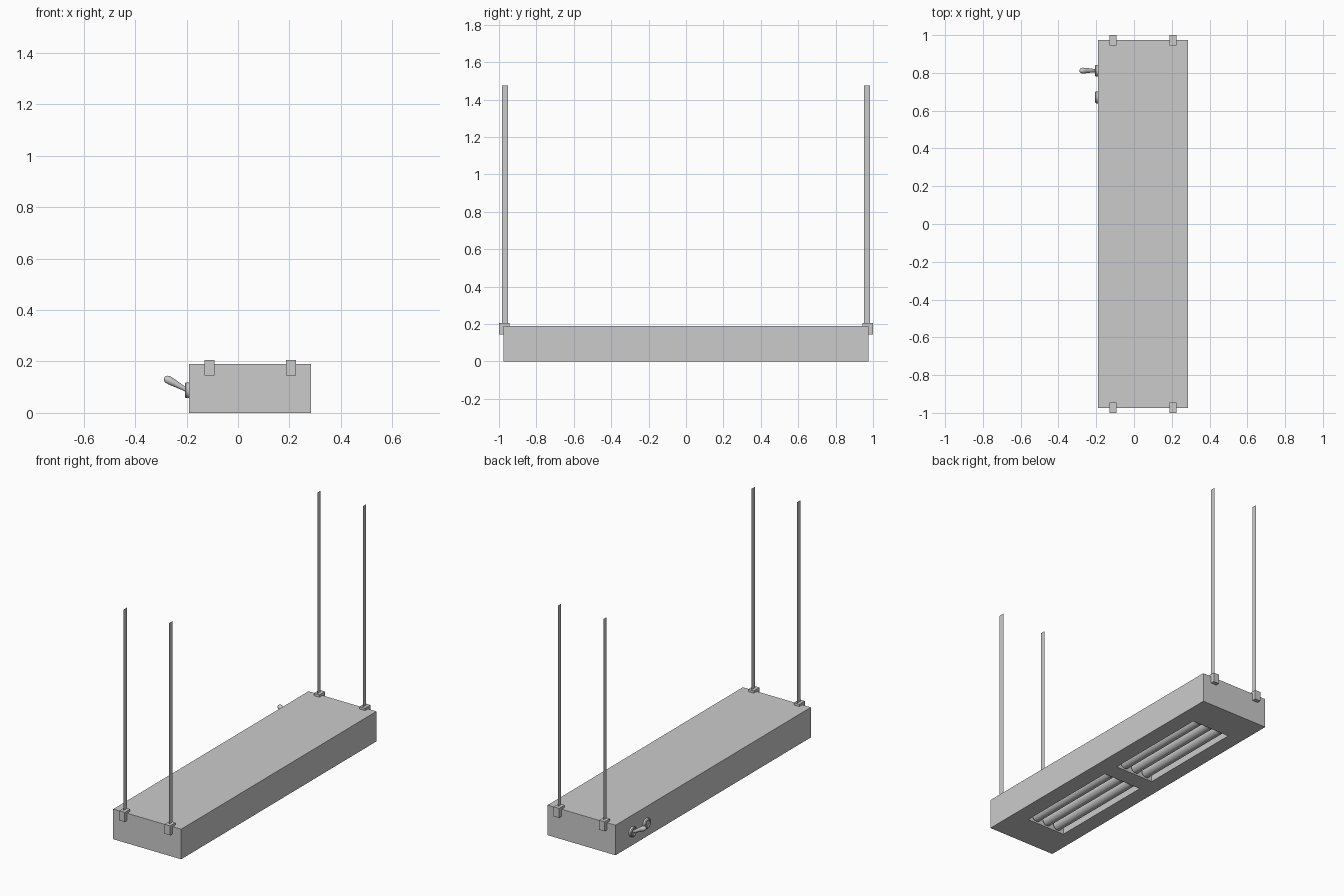
import bpy, bmesh, math
from mathutils import Matrix, Vector

if "Cube" in bpy.data.objects:
    bpy.data.objects.remove(bpy.data.objects["Cube"])

CX = 0.0475          # centre line of the housing
HALF_Y = 0.975


def add_mesh(name, bm, smooth=False):
    bmesh.ops.recalc_face_normals(bm, faces=bm.faces[:])
    me = bpy.data.meshes.new(name)
    bm.to_mesh(me)
    bm.free()
    ob = bpy.data.objects.new(name, me)
    bpy.context.collection.objects.link(ob)
    bpy.context.view_layer.objects.active = ob
    if smooth:
        bpy.ops.object.select_all(action='DESELECT')
        ob.select_set(True)
        bpy.ops.object.shade_smooth_by_angle(angle=math.radians(35))
    return ob


def box(name, lo, hi):
    bm = bmesh.new()
    lo, hi = Vector(lo), Vector(hi)
    bmesh.ops.create_cube(bm, size=1, matrix=Matrix.Translation((lo + hi) / 2)
                          @ Matrix.Diagonal((*(hi - lo), 1)))
    return add_mesh(name, bm)


def lathe(name, profile, origin, axis, steps=24):
    """Revolve (radius, distance) points around an axis."""
    bm = bmesh.new()
    vs = [bm.verts.new((r, 0, d)) for r, d in profile]
    es = [bm.edges.new(p) for p in zip(vs, vs[1:])]
    bmesh.ops.spin(bm, geom=vs + es, cent=(0, 0, 0), axis=(0, 0, 1),
                   angle=math.tau, steps=steps)
    bmesh.ops.remove_doubles(bm, verts=bm.verts[:], dist=1e-5)
    rot = Vector(axis).to_track_quat('Z', 'Y').to_matrix().to_4x4()
    bmesh.ops.transform(bm, matrix=Matrix.Translation(origin) @ rot, verts=bm.verts[:])
    return add_mesh(name, bm, True)


# Housing with two lamp recesses in the underside
housing = box("housing", (-0.19, -HALF_Y, 0), (0.285, HALF_Y, 0.19))
for s in (-1, 1):
    y0, y1 = sorted((s * 0.055, s * 0.755))
    cutter = box("recess_cutter", (-0.09, y0, -0.05), (0.178, y1, 0.06))
    cutter.hide_render = True
    mod = housing.modifiers.new("recess", 'BOOLEAN')
    mod.object = cutter
    mod.solver = 'EXACT'
    bpy.context.view_layer.objects.active = housing
    bpy.ops.object.modifier_apply(modifier=mod.name)
    bpy.data.objects.remove(cutter)

    # Three lamp tubes per recess
    for i in (-1, 0, 1):
        lathe("lamp_tube", [(0, 0), (0.026, 0), (0.031, 0.006),
                            (0.031, 0.684), (0.026, 0.69), (0, 0.69)],
              (0.044 + i * 0.08, y0 + 0.005, 0.033), (0, 1, 0))

# Corner brackets (L section) and flat hanging straps
L = [(0.945, 0.19), (0.945, 0.205), (1.0, 0.205), (1.0, 0.145), (0.975, 0.145), (0.975, 0.19)]
for sx in (-1, 1):
    for sy in (-1, 1):
        x = CX + sx * 0.159
        bm = bmesh.new()
        f = bm.faces.new([bm.verts.new((x - 0.0195, sy * y, z)) for y, z in L])
        ext = bmesh.ops.extrude_face_region(bm, geom=[f])
        bmesh.ops.translate(bm, vec=(0.039, 0, 0),
                            verts=[v for v in ext["geom"] if isinstance(v, bmesh.types.BMVert)])
        add_mesh("bracket", bm)

        bm = bmesh.new()
        bm.faces.new([bm.verts.new((x, sy * y, z)) for y, z in
                      ((0.951, 0.2), (0.985, 0.2), (0.985, 1.475), (0.951, 1.475))])
        add_mesh("hanging_strap", bm)

# Toggle switch collar and lever
COLLAR = [(0, 0), (0.031, 0), (0.031, 0.012), (0.027, 0.016), (0.02, 0.016), (0.018, 0.011), (0, 0.011)]
lathe("switch_collar", COLLAR, (-0.19, 0.812, 0.088), (-1, 0, 0))
lathe("switch_lever", [(0, 0), (0.008, 0), (0.009, 0.02), (0.015, 0.075), (0.0155, 0.088),
                       (0.012, 0.098), (0.006, 0.103), (0, 0.104)],
      (-0.196, 0.812, 0.087), (-0.085, 0, 0.047), 16)

# Round socket beside the switch
lathe("socket_ring", COLLAR, (-0.19, 0.67, 0.088), (-1, 0, 0))
